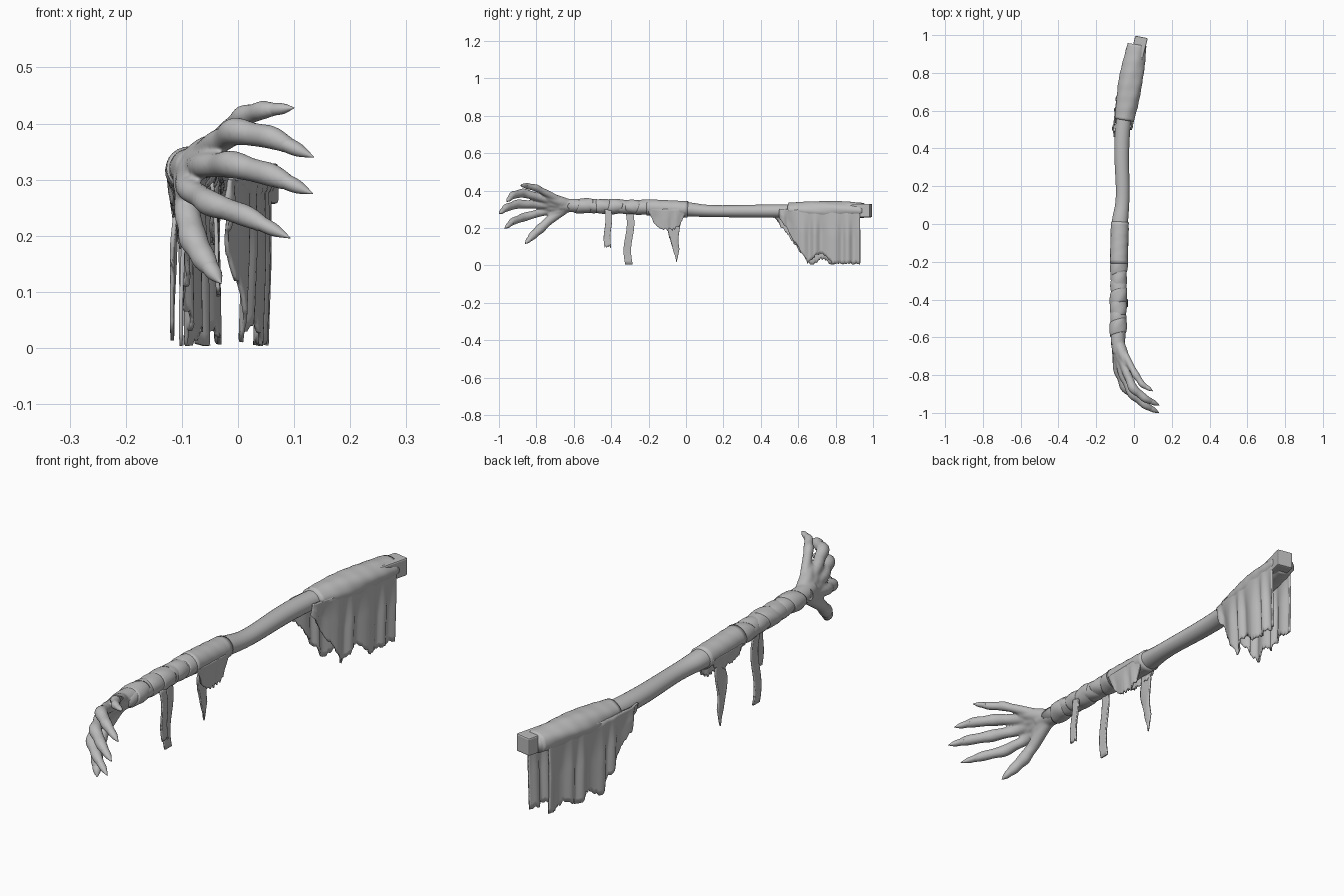
import bpy, bmesh, random
from math import sin, cos, pi, tau
from mathutils import Vector

random.seed(4)
if "Cube" in bpy.data.objects:
    bpy.data.objects.remove(bpy.data.objects["Cube"])

grey = bpy.data.materials.new("plain grey")
grey.use_nodes = True
grey.diffuse_color = (.5, .5, .5, 1)
grey.node_tree.nodes["Principled BSDF"].inputs["Base Color"].default_value = grey.diffuse_color


def finish(name, bm, smooth=True):
    """Turn a bmesh into a named grey object."""
    bmesh.ops.recalc_face_normals(bm, faces=bm.faces)
    mesh = bpy.data.meshes.new(name)
    bm.to_mesh(mesh)
    bm.free()
    part = bpy.data.objects.new(name, mesh)
    bpy.context.collection.objects.link(part)
    mesh.materials.append(grey)
    for face in mesh.polygons:
        face.use_smooth = smooth
    return part


def spline(keys, steps):
    """Smooth curve through the keys, with the radius as a fourth value."""
    points = [Vector(key) for key in keys]
    points = [2 * points[0] - points[1], *points, 2 * points[-1] - points[-2]]
    curve = []
    for before, start, end, after in zip(points, points[1:], points[2:], points[3:]):
        for step in range(steps):
            t = step / steps
            ease = t * t * (3 - 2 * t)
            leave, arrive = (end - before) / 2, (after - start) / 2
            curve.append(start.lerp(end, ease) + leave * t * (1 - t) ** 2 - arrive * t * t * (1 - t))
    return curve + [points[-2]]


def loft(bm, keys, flat=1, steps=6, sides=24, ripple=None):
    """Closed tube through (x, y, z, radius) keys; flat scales its height."""
    path = spline(keys, steps)
    last = len(path) - 1
    rings = []
    for i, point in enumerate(path):
        ahead = (path[min(i + 1, last)] - path[max(i - 1, 0)]).xyz.normalized()
        side = ahead.cross(Vector((0, 0, 1))).normalized()
        up = side.cross(ahead)
        ring = []
        for k in range(sides):
            angle = tau * k / sides
            radius = point.w * (1 + (ripple(i / last, angle) if ripple else 0))
            offset = side * cos(angle) + up * sin(angle) * flat
            ring.append(bm.verts.new(point.xyz + offset * radius))
        rings.append(ring)
    for ring, following in zip(rings, rings[1:]):
        for k in range(sides):
            bm.faces.new((ring[k - 1], ring[k], following[k], following[k - 1]))
    bm.faces.new(rings[0])
    bm.faces.new(rings[-1])


def tube(name, keys, **options):
    bm = bmesh.new()
    loft(bm, keys, **options)
    return finish(name, bm)


def sheet(name, start, end, side, hem, top=.3, lean=0, columns=10, rows=14,
          folds=0, depth=.008, rag=.008, sway=0):
    """Hanging cloth: side(y, t) places its top edge, hem(t) its ragged bottom."""
    bm = bmesh.new()
    grid = []
    for i in range(columns + 1):
        t = i / columns
        y = start + (end - start) * t
        bottom = max(.004, hem(t) + random.uniform(-rag, rag))
        column = []
        for j in range(rows + 1):
            drop = j / rows
            fold = depth * min(1, drop * 2) * sin(folds * tau * t + sin(folds * t * 3))
            x = side(y, t) + lean * drop + fold + sway / 2 * sin(drop * 5)
            column.append(bm.verts.new((x, y + sway * sin(drop * tau), top + (bottom - top) * drop)))
        grid.append(column)
    for near, far in zip(grid, grid[1:]):
        for j in range(rows):
            bm.faces.new((near[j], far[j], far[j + 1], near[j + 1]))
    part = finish(name, bm)
    solid = part.modifiers.new("thickness", "SOLIDIFY")
    solid.thickness = .007
    solid.offset = 0


# Bare shaft from wrist to grip
arm = [(-.085, -.64, .32, .038), (-.08, -.2, .31, .042), (-.075, 0, .3, .043),
       (-.06, .15, .29, .036), (-.06, .5, .29, .04), (.015, .95, .29, .035)]
tube("shaft", arm, flat=.88)


def centre(y):
    """Point on the shaft's axis."""
    for a, b in zip(arm, arm[1:]):
        if y <= b[1]:
            break
    return Vector(a).lerp(Vector(b), (y - a[1]) / (b[1] - a[1])).xyz


# Square grip end, skewed along the shaft
bm = bmesh.new()
bmesh.ops.create_cube(bm, size=.2)
for v in bm.verts:
    x, y, z = v.co
    v.co = (.015 + x / 3 + y / 4, .89 + y - x / 15, .293 + z * .36)
grip = finish("square_grip", bm, smooth=False)
bevel = grip.modifiers.new("bevel", "BEVEL")
bevel.width = .006
bevel.segments = 2

# Cloth sleeve over the grip
sleeve = []
for i in range(6):
    t = i / 5
    sleeve.append((*(centre(.55 + .4 * t) + Vector((0, 0, .004))), .05 + .013 * sin(pi * t)))
tube("grip_sleeve", sleeve, flat=.8, sides=36,
     ripple=lambda t, a: .02 * sin(a * 5 + t * 9) + .012 * sin(t * 40 + a))

# Draped sheets on both sides of the grip
sheet("left_drape", .5, .93, lambda y, t: centre(y).x + .045 + .012 * sin(pi * t),
      lambda t: max(.01, .26 - .7 * t, .06 * sin(9 * t - 3)), lean=-.01, columns=72, folds=5)
sheet("right_drape", .46, .93, lambda y, t: centre(y).x - .045 - .012 * sin(pi * t),
      lambda t: max(.02 + .015 * sin(t * 25), .27 - .6 * t), lean=.005, columns=72, folds=6)

# Broad forearm wrap
tube("broad_wrap", [(*centre(y), .047) for y in (-.21, -.1, .01)], flat=.92, sides=30,
     ripple=lambda t, a: .02 * sin(t * 25 + a * 2))

# Narrow bandage turns, tilted alternately
for i in range(7):
    middle = centre(-.23 - i * .053)
    radius = .043 + .002 * cos(i * 2)
    turn = [(*(middle + Vector((0, s * .036, 0))), radius * (1.04 - .08 * s * s))
            for s in (-1, -.5, 0, .5, 1)]
    band = tube(f"bandage_{i + 1}", turn, flat=.88, steps=3,
                ripple=lambda t, a: .025 * sin(a * 3 + i + t * 5))
    for v in band.data.vertices:
        v.co.y += .3 * cos(i * 2) * (v.co.x - middle.x + v.co.z - middle.z)

# Torn flaps under the broad wrap, longer on the left
for name, way, low in (("left_flap", 1, .19), ("right_flap", -1, .24)):
    sheet(name, -.2, 0, lambda y, t: centre(y).x + way * .044,
          lambda t: low + (.29 - low) * abs(2 * t - 1) ** 3, lean=-way * .01,
          columns=30, folds=3, depth=.003)

# Loose hanging strips
sheet("pointed_strip", -.09, -.035, lambda y, t: centre(y).x - .038,
      lambda t: .02 + .2 * abs(t - .7), top=.29, sway=.006)
sheet("long_strip", -.325, -.285, lambda y, t: centre(y).x - .025,
      lambda t: 0, lean=.01, rag=.003, sway=.009)
sheet("short_strip", -.435, -.4, lambda y, t: centre(y).x + .035,
      lambda t: .1, lean=.015, sway=.005)

# Clawed hand: thickness, then knuckle, two joints and tip of each finger
fingers = {
    "upper": (.8, [(-.02, -.745, .385), (.01, -.8, .413), (.045, -.85, .424), (.1, -.885, .428)]),
    "second": (1, [(-.045, -.77, .36), (-.005, -.87, .386), (.06, -.925, .375), (.135, -.96, .34)]),
    "third": (1, [(-.065, -.78, .325), (-.01, -.9, .327), (.06, -.96, .308), (.133, -1, .275)]),
    "fourth": (.95, [(-.09, -.76, .287), (-.05, -.865, .258), (.015, -.925, .235), (.093, -.97, .196)]),
    "thumb": (1.05, [(-.09, -.725, .245), (-.08, -.78, .195), (-.06, -.82, .158), (-.03, -.86, .115)])}
wrist = Vector((-.085, -.62, .32))
bm = bmesh.new()
loft(bm, [(*centre(-.54), .037), (*wrist, .038), (-.078, -.68, .322, .035)], flat=.95)
knuckles = []
for name, (size, path) in fingers.items():
    knuckle, joint, last, tip = [Vector(p) for p in path]
    knuckles.append(knuckle)
    stops = [(wrist, .024), (knuckle, .023), (knuckle.lerp(joint, .55), .022), (joint, .025),
             (joint.lerp(last, .5), .021), (last, .021), (last.lerp(tip, .45), .014)]
    loft(bm, [(*p, r * size) for p, r in stops], sides=16, steps=4)
    # Pointed claw
    tube(f"{name}_claw", [(*last.lerp(tip, t), r * size) for t, r in
                          ((.25, .016), (.65, .013), (1, .001))], flat=.9, sides=14)
# Palm flesh between neighbouring knuckles
for a, b in zip(knuckles, knuckles[1:]):
    web = a.lerp(b, .5)
    loft(bm, [(*wrist, .03), (*wrist.lerp(web, .5), .029), (*wrist.lerp(web, .95), .016)])
hand = finish("hand", bm)
skin = hand.modifiers.new("fused skin", "REMESH")
skin.mode = "VOXEL"
skin.voxel_size = .005
skin.use_smooth_shade = True
soft = hand.modifiers.new("soften", "SMOOTH")
soft.iterations = 5
